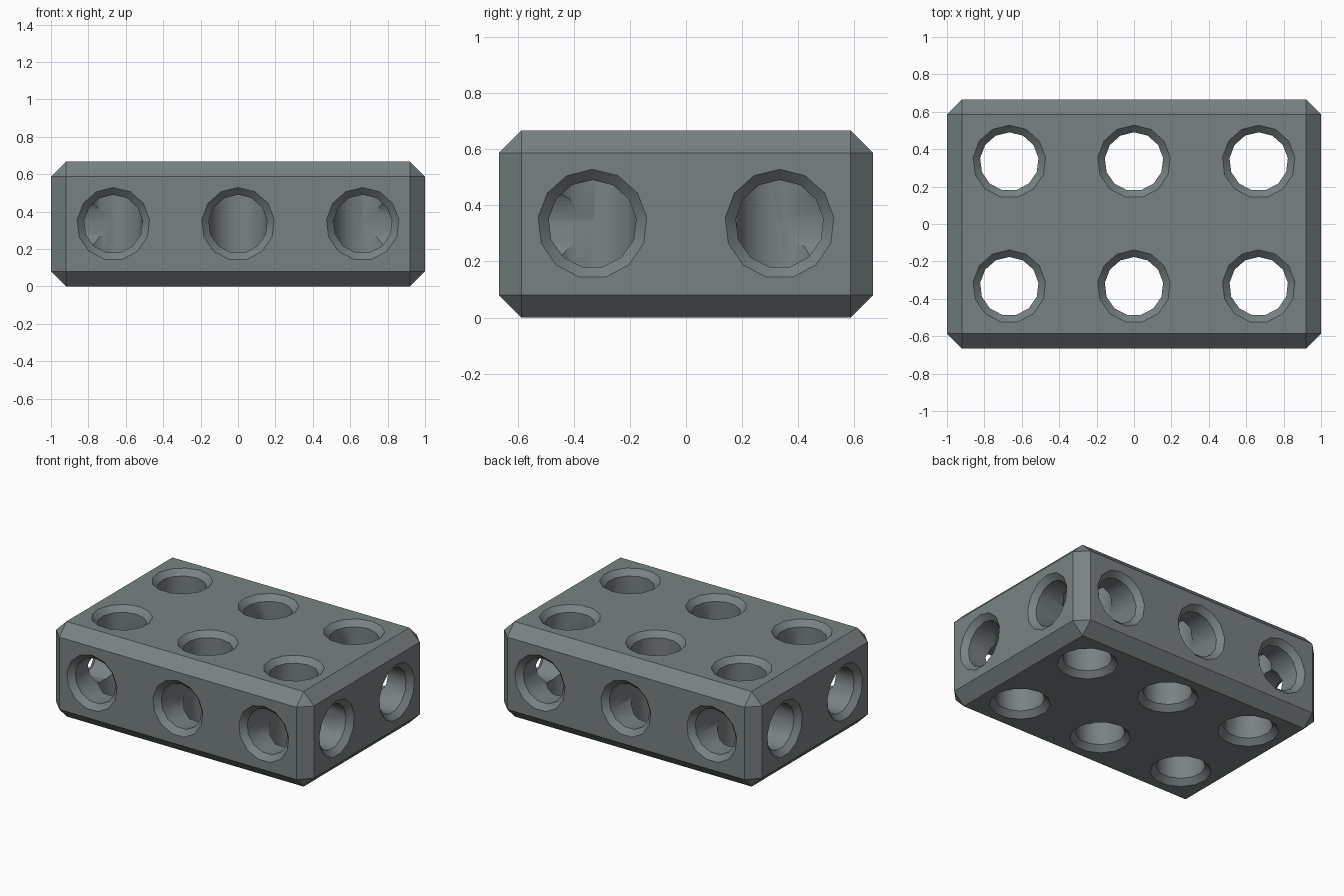
import bpy
import bmesh
import math
from mathutils import Matrix, Vector

if "Cube" in bpy.data.objects:
    bpy.data.objects.remove(bpy.data.objects["Cube"])

PITCH = 2 / 3             # spacing between hole centres
HALF = Vector((1.0, PITCH, PITCH / 2))
CHAMFER = 0.08
R_HOLE, R_RIM, RIM_DEPTH = 0.157, 0.195, 0.038
SIDES = 13
OVER = 0.05               # cutter overshoot outside the block

grey = bpy.data.materials.new("slate grey")
grey.diffuse_color = (0.19, 0.222, 0.224, 1)
grey.use_nodes = True
grey.node_tree.nodes["Principled BSDF"].inputs["Base Color"].default_value = grey.diffuse_color


def new_object(name, bm):
    mesh = bpy.data.meshes.new(name)
    bmesh.ops.recalc_face_normals(bm, faces=bm.faces)
    bm.to_mesh(mesh)
    bm.free()
    mesh.materials.append(grey)
    obj = bpy.data.objects.new(name, mesh)
    bpy.context.collection.objects.link(obj)
    return obj


def hole_cutter(name, start, outward, rings):
    """Stack of polygon rings (distance, radius) along the outward axis."""
    w = Vector(outward)
    up = Vector((0, 1, 0)) if abs(w.z) > 0.5 else Vector((0, 0, 1))
    side = up.cross(w)
    bm = bmesh.new()
    loops = []
    for d, r in rings:
        loops.append([bm.verts.new(Vector(start) + w * d + r * (
            math.cos(2 * math.pi * i / SIDES) * up + math.sin(2 * math.pi * i / SIDES) * side))
            for i in range(SIDES)])
    for a, b in zip(loops, loops[1:]):
        for i in range(SIDES):
            j = (i + 1) % SIDES
            bm.faces.new((a[i], a[j], b[j], b[i]))
    bm.faces.new(loops[0])
    bm.faces.new(loops[-1])
    obj = new_object(name, bm)
    obj.hide_render = True
    return obj


def rim(d):
    """Bore reaching a face at distance d, flaring at its mouth."""
    return [(d - RIM_DEPTH, R_HOLE), (d, R_RIM), (d + OVER, R_RIM + OVER)]


# chamfered block
bm = bmesh.new()
bmesh.ops.create_cube(bm, size=2, matrix=Matrix.Translation((0, 0, HALF.z)) @ Matrix.Diagonal((*HALF, 1)))
bmesh.ops.bevel(bm, geom=bm.edges[:], offset=CHAMFER, offset_type='OFFSET', segments=1,
                profile=0.5, affect='EDGES')
block = new_object("beam_block", bm)

# upright through holes, and side holes that stop at the upright ones
cutters = []
depth = PITCH / 2
inner = [(-0.005, R_HOLE)]
for sy in (-1, 1):
    for ix in (-1, 0, 1):
        c = (ix * PITCH, sy * PITCH / 2, HALF.z)
        both = [(-d, r) for d, r in reversed(rim(depth))] + rim(depth)
        cutters.append(hole_cutter("upright_hole_cutter", c, (0, 0, 1), both))
        cutters.append(hole_cutter("long_side_hole_cutter", c, (0, sy, 0), inner + rim(depth)))
        if ix:
            cutters.append(hole_cutter("short_side_hole_cutter", c, (ix, 0, 0), inner + rim(depth)))

for cutter in cutters:
    mod = block.modifiers.new("hole", 'BOOLEAN')
    mod.operation = 'DIFFERENCE'
    mod.solver = 'EXACT'
    mod.object = cutter

# bake the holes and drop the cutters
bpy.context.view_layer.update()
result = bpy.data.meshes.new_from_object(block.evaluated_get(bpy.context.evaluated_depsgraph_get()))
block.modifiers.clear()
block.data = result
for cutter in cutters:
    bpy.data.objects.remove(cutter)

# smooth bores, crisp chamfers
bpy.context.view_layer.objects.active = block
block.select_set(True)
bpy.ops.object.shade_smooth_by_angle(angle=math.radians(30))
